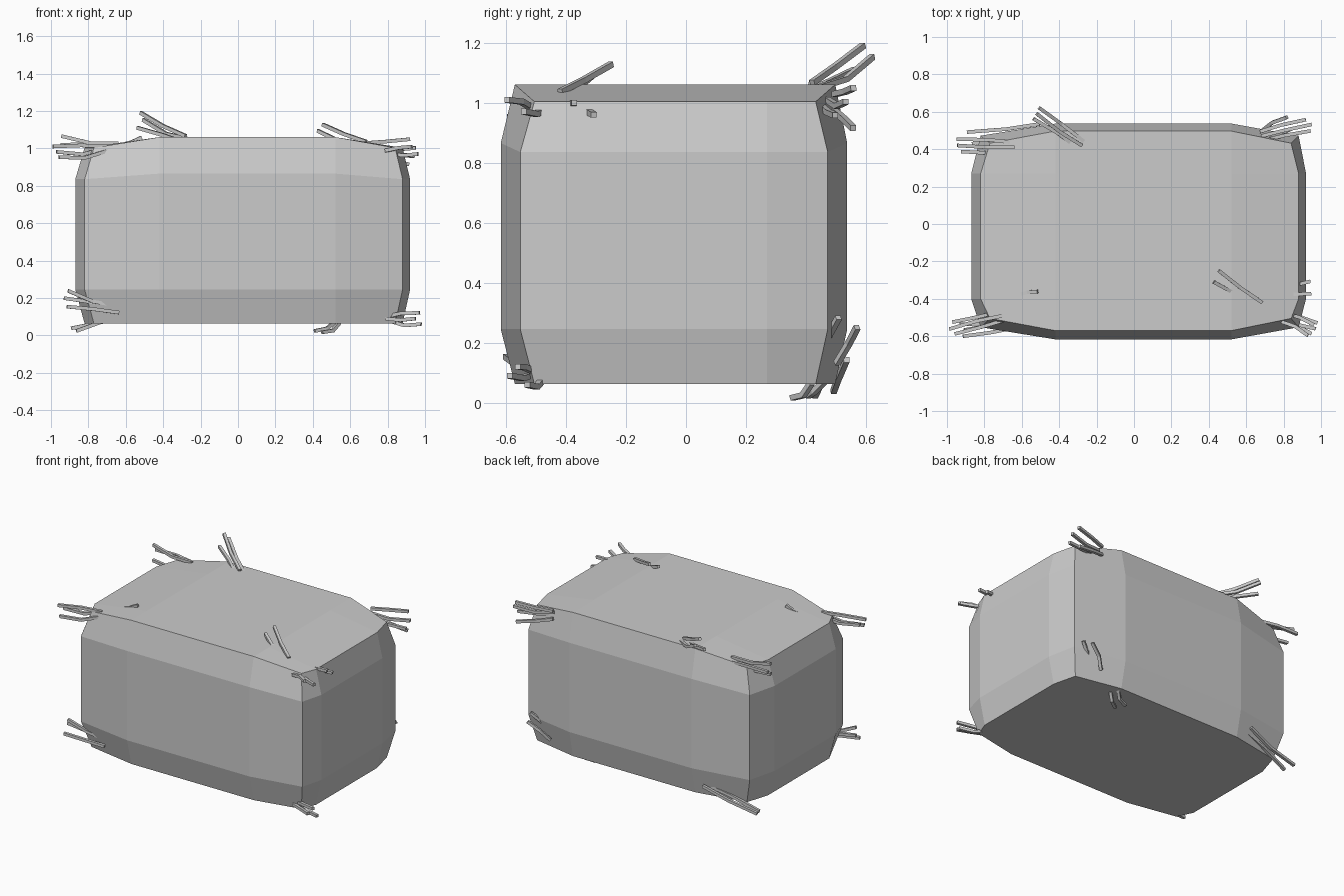
import bpy, bmesh, random
from mathutils import Vector

if "Cube" in bpy.data.objects:
    bpy.data.objects.remove(bpy.data.objects["Cube"])

random.seed(4)


def make_object(name, bm):
    bmesh.ops.recalc_face_normals(bm, faces=bm.faces[:])
    mesh = bpy.data.meshes.new(name)
    bm.to_mesh(mesh)
    bm.free()
    obj = bpy.data.objects.new(name, mesh)
    bpy.context.collection.objects.link(obj)
    return obj


# Bale body: a 3x3x3 faceted block whose edges and corners are pulled inward
def bale_point(i, j, k):
    ends = [n in (0, 3) for n in (i, j, k)]
    x = (-0.87, -0.42, 0.52, 0.92)[i]
    y = (-0.617, -0.40, 0.27, 0.537)[j]
    z = (0.063, 0.245, 0.865, 1.06)[k]
    if ends[0]:
        inset = 0.05 * ends[1] + 0.05 * ends[2]
        if i == 3:
            inset *= 0.8
        x += inset if i == 0 else -inset
    if ends[1]:
        inset = 0.065 * ends[0] + (0.047 if j == 0 else 0.04) * ends[2]
        y += inset if j == 0 else -inset
    if ends[0] and k >= 2:
        z -= 0.057 if k == 3 else 0.03
    return Vector((x, y, z))


bm = bmesh.new()
grid = {}
for i in range(4):
    for j in range(4):
        for k in range(4):
            if {i, j, k} & {0, 3}:
                grid[i, j, k] = bm.verts.new(bale_point(i, j, k))
for axis in range(3):
    for side in (0, 3):
        for a in range(3):
            for b in range(3):
                keys = []
                for u, v in ((a, b), (a + 1, b), (a + 1, b + 1), (a, b + 1)):
                    key = [u, v]
                    key.insert(axis, side)
                    keys.append(tuple(key))
                bm.faces.new([grid[key] for key in keys])
make_object("bale_body", bm)


# Bent square straw through a root, a knee and a tip
def add_straw(bm, root, tip, width=0.019):
    axis = (tip - root).normalized()
    side = axis.cross(Vector((0, 0, 1))).normalized()
    up = side.cross(axis).normalized()
    bend = up * random.uniform(-0.025, 0.012) + side * random.uniform(-0.012, 0.012)
    knee = root.lerp(tip, 0.48) + bend
    h = width / 2
    rings = []
    for p in (root, knee, tip):
        rings.append([bm.verts.new(p + side * s * h + up * t * h)
                      for s, t in ((-1, -1), (1, -1), (1, 1), (-1, 1))])
    for r0, r1 in zip(rings, rings[1:]):
        for n in range(4):
            m = (n + 1) % 4
            bm.faces.new((r0[n], r0[m], r1[m], r1[n]))
    bm.faces.new(rings[0])
    bm.faces.new(rings[-1])


# Tufts: root, tip, number of straws, vertical spread of the tips
tufts = {
    "straw_top_front_left": ((-0.70, -0.49, 1.00), (-0.98, -0.56, 0.98), 3, 0.06),
    "straw_top_left_stub": ((-0.62, -0.38, 1.02), (-0.51, -0.36, 1.06), 1, 0),
    "straw_top_back_left": ((-0.64, 0.41, 1.01), (-0.94, 0.42, 1.02), 3, 0.09),
    "straw_top_back": ((-0.28, 0.42, 1.05), (-0.52, 0.59, 1.15), 3, 0.08),
    "straw_top_front": ((0.67, -0.44, 1.03), (0.44, -0.28, 1.11), 2, 0.03),
    "straw_top_right": ((0.76, -0.36, 1.00), (0.94, -0.34, 0.98), 2, 0.04),
    "straw_top_front_right": ((0.80, -0.50, 0.98), (0.95, -0.57, 0.99), 2, 0.04),
    "straw_top_back_right": ((0.68, 0.47, 1.00), (0.94, 0.53, 0.98), 4, 0.14),
    "straw_low_front_left": ((-0.64, -0.53, 0.14), (-0.93, -0.57, 0.20), 3, 0.09),
    "straw_low_front_right": ((0.80, -0.50, 0.09), (0.97, -0.56, 0.09), 3, 0.06),
    "straw_low_back_right": ((0.70, 0.48, 0.14), (0.83, 0.54, 0.27), 2, 0.04),
    "straw_low_back_left": ((-0.50, 0.51, 0.14), (-0.88, 0.46, 0.03), 2, 0.02),
    "straw_under_back": ((0.53, 0.44, 0.07), (0.43, 0.38, 0.02), 2, 0.01),
}
for name, (root, tip, count, spread) in tufts.items():
    bm = bmesh.new()
    root, tip = Vector(root), Vector(tip)
    across = (tip - root).cross(Vector((0, 0, 1))).normalized()
    for n in range(count):
        f = n / (count - 1) - 0.5 if count > 1 else 0
        shift = across * (((n * 2) % 3) - 1) * 0.025 if count > 1 else Vector()
        r = root + shift + Vector((0, 0, spread * f * 0.4))
        t = tip + shift * 1.3 + Vector((0, 0, spread * f))
        add_straw(bm, r, t + (t - r) * random.uniform(-0.08, 0.04))
    make_object(name, bm)
